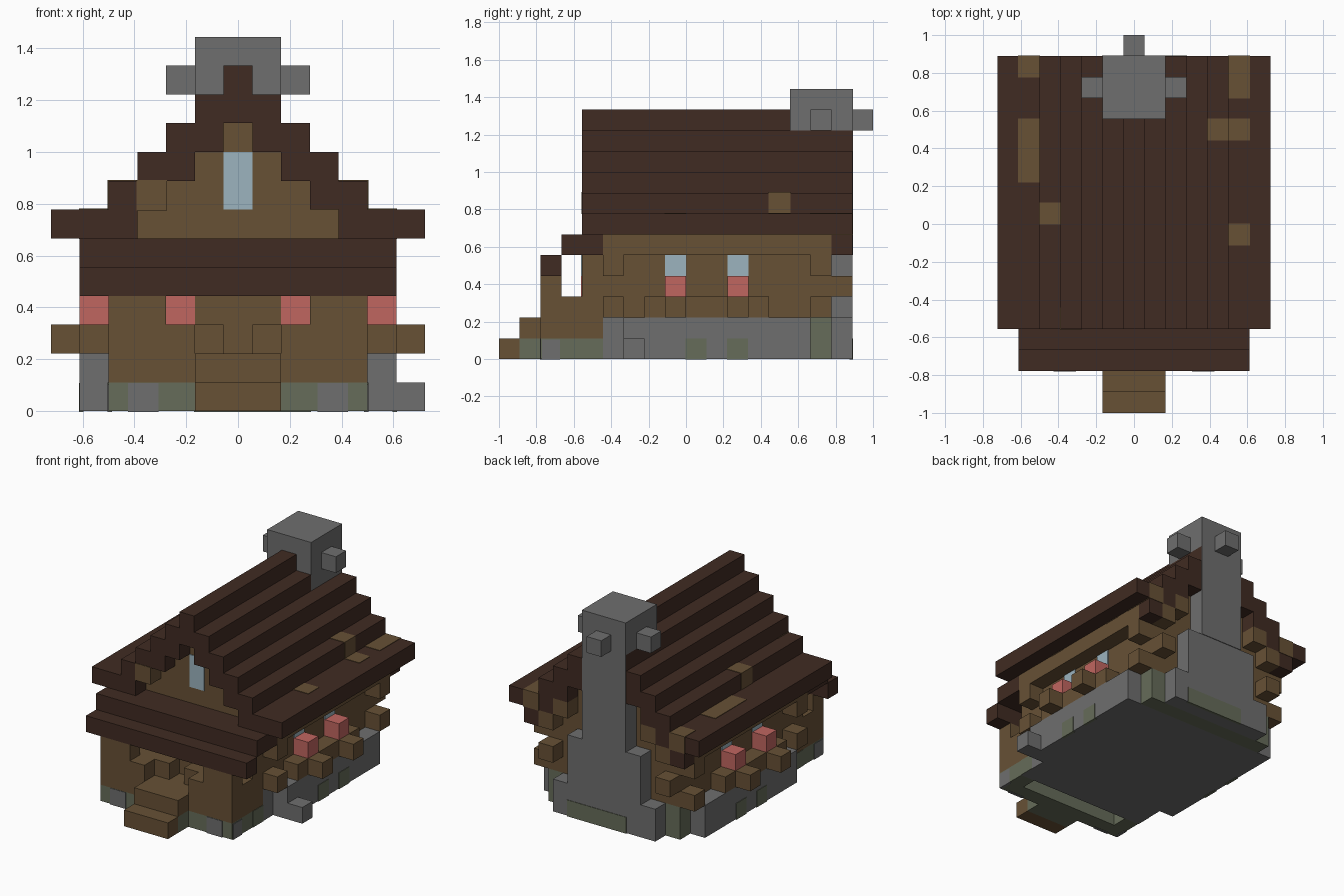
import bpy
import bmesh
from mathutils import Vector

default_cube = bpy.data.objects.get("Cube")
if default_cube:
    bpy.data.objects.remove(default_cube, do_unlink=True)

UNIT = 2 / 18  # edge of one building block
SKIN = 0.03    # how far a colour patch stands off its block, in blocks


def make_material(name, colour):
    material = bpy.data.materials.new(name)
    material.use_nodes = True
    rgba = (*colour, 1)
    material.diffuse_color = rgba
    material.node_tree.nodes["Principled BSDF"].inputs["Base Color"].default_value = rgba
    return material


ROOF = make_material("dark_roof_wood", (.051, .024, .016))
WOOD = make_material("brown_wood", (.136, .082, .036))
STONE = make_material("grey_stone", (.156, .156, .156))
MOSS = make_material("mossy_stone", (.133, .150, .100))
PINK = make_material("pink_flowers", (.527, .133, .117))
GLASS = make_material("pale_blue_glass", (.333, .456, .521))


def build(name, material, boxes, mirror=False, grow=0):
    """One object from boxes given as x, y and z ranges in blocks."""
    bm = bmesh.new()
    for xs, ys, zs in boxes:
        ranges = [xs]
        if mirror:
            ranges.append((-xs[1], -xs[0]))
        for span in ranges:
            axes = (span, ys, zs)
            centre = Vector([(a + b) / 2 for a, b in axes])
            size = Vector([b - a + 2 * grow for a, b in axes])
            verts = bmesh.ops.create_cube(bm, size=1)["verts"]
            for v in verts:
                v.co = UNIT * (centre + v.co * size)
    mesh = bpy.data.meshes.new(name)
    bm.to_mesh(mesh)
    bm.free()
    mesh.materials.append(material)
    obj = bpy.data.objects.new(name, mesh)
    bpy.context.collection.objects.link(obj)
    return obj


def wide(half):
    return (-half, half)


def cell(start):
    return (start, start + 1)


WINDOW_ROWS = (-1, 2)

# Stone foundation
build("foundation", STONE, [(wide(5.5), (-3, 6), (0, 2)),
                            (wide(4.5), cell(-4), (0, 2)),
                            (wide(4.5), cell(-5), (0, 1))])
build("foundation_back", MOSS, [(wide(4.5), cell(6), (0, 2))])
build("loose_stone", STONE, [(cell(5.5), cell(-3), cell(0))])
build("foundation_moss", MOSS,
      [((5.4, 5.5), (y, y + .95), (0, .95)) for y in (0, 2)], mirror=True, grow=SKIN)

# Porch base, deck and steps
build("porch_base", MOSS, [(wide(4.5), cell(-7), cell(0)),
                           (wide(1.5), cell(-8), cell(0))])
build("porch_base_sides", MOSS, [((3.5, 4.5), cell(-6), cell(0)),
                                 ((4.45, 4.53), cell(-5), cell(0))], mirror=True)
build("porch_stone_patch", STONE, [((2.8, 3.8), (-7, -6.9), (0, .95)),
                                   ((4.4, 4.5), (-6.9, -6.1), (0, .9))],
      mirror=True, grow=SKIN)
build("porch_deck", WOOD, [(wide(4.5), (-7, -4), cell(1))])
build("steps", WOOD, [(wide(1.5), cell(-9), cell(0)),
                      (wide(1.5), cell(-8), cell(1))])

# Porch posts, rails and benches
build("porch_posts", WOOD, [((2.5, 4.5), cell(-7), (2, 4))], mirror=True)
build("porch_rails", WOOD, [((1.5, 2.5), cell(-7), cell(2)),
                            ((3.5, 4.5), cell(-6), cell(2))], mirror=True)
build("porch_benches", WOOD, [((.5, 3.5), cell(-6), cell(2))], mirror=True)
build("porch_flowers", PINK, [((1.5, 2.5), (-5.05, -5), cell(3))], mirror=True)
build("porch_windows", GLASS, [((1.5, 2.5), (-5.05, -5), cell(4))], mirror=True)

# House walls with stepped gables
build("walls", WOOD, [(wide(4.5), (-4, 7), (2, 6)),
                      (wide(4.5), cell(-5), (2, 5))])
build("gables", WOOD, [(wide(half), (-4, 7), cell(z))
                       for z, half in zip(range(6, 10), (3.5, 2.5, 1.5, .5))])
build("gable_window", GLASS, [(wide(.5), (-4.05, -4), (7, 9))])

# Log ends, eave beams and braces
build("eave_beams", WOOD, [((4.5, 5.5), (-4, 7), cell(5))], mirror=True)
build("eave_braces", WOOD, [((4.5, 5.5), cell(y), cell(4)) for y in (-4, 6)], mirror=True)
build("side_log_ends", WOOD, [((4.5, 5.5), cell(y), cell(2)) for y in (-4, 6)], mirror=True)
build("back_log_ends", WOOD, [((3.5, 4.5), cell(7), cell(3)),
                              ((3.5, 4.5), cell(7), cell(5)),
                              ((2.5, 3.5), cell(7), cell(6))], mirror=True)

# Side windows with flower boxes
build("flower_boxes", WOOD,
      [((4.5, 5.5), (-2, 4), cell(2))]
      + [((5.5, 6.5), cell(y), cell(2)) for y in WINDOW_ROWS], mirror=True)
build("side_flowers", PINK, [((4.5, 5.5), cell(y), cell(3)) for y in WINDOW_ROWS], mirror=True)
build("side_windows", GLASS, [((4.5, 4.55), cell(y), cell(4)) for y in WINDOW_ROWS], mirror=True)

# Stepped roof: inner and outer edge of each course, from the eaves up
LENGTH = (-5, 8)
courses = [(3.5, 6.5), (2.5, 4.5), (1.5, 3.5), (.5, 2.5), (0, 1.5)]
build("roof_courses", ROOF, [(span, LENGTH, cell(6 + i)) for i, span in enumerate(courses)],
      mirror=True)
build("roof_ridge", ROOF, [(wide(.5), LENGTH, cell(11))])
build("roof_back_corners", ROOF, [((4.5, 5.5), cell(7), cell(5))], mirror=True)
build("porch_roof", ROOF, [(wide(5.5), cell(-7), cell(4)),
                           (wide(5.5), (-6, -4), cell(5))])

# Lighter boards in the roof
build("roof_patches", WOOD, [(cell(-5.5), cell(7), cell(6)),
                             (cell(-5.5), (2, 5), cell(6)),
                             (cell(-4.5), cell(0), cell(7)),
                             (cell(-3.5), cell(-5), cell(7)),
                             (cell(4.5), (6, 8), cell(6)),
                             (cell(4.5), cell(4), cell(6)),
                             (cell(3.5), cell(4), cell(7)),
                             (cell(4.5), cell(-1), cell(6))], grow=SKIN)

# Chimney with stepped base and projecting stones
BACK = cell(7)
build("chimney", STONE, [(wide(3.5), BACK, (0, 2)),
                         (wide(2.5), BACK, (2, 5)),
                         (wide(1.5), (7, 8.04), (5, 10)),
                         (wide(1.5), (5, 8.04), (10, 13))])
build("chimney_side_stones", STONE, [((1.5, 2.5), cell(6), cell(11))], mirror=True)
build("chimney_back_stone", STONE, [(wide(.5), cell(8), cell(11))])
build("chimney_moss", MOSS, [((-1.5, 2.5), (7.9, 8), (0, .95))], grow=SKIN)
